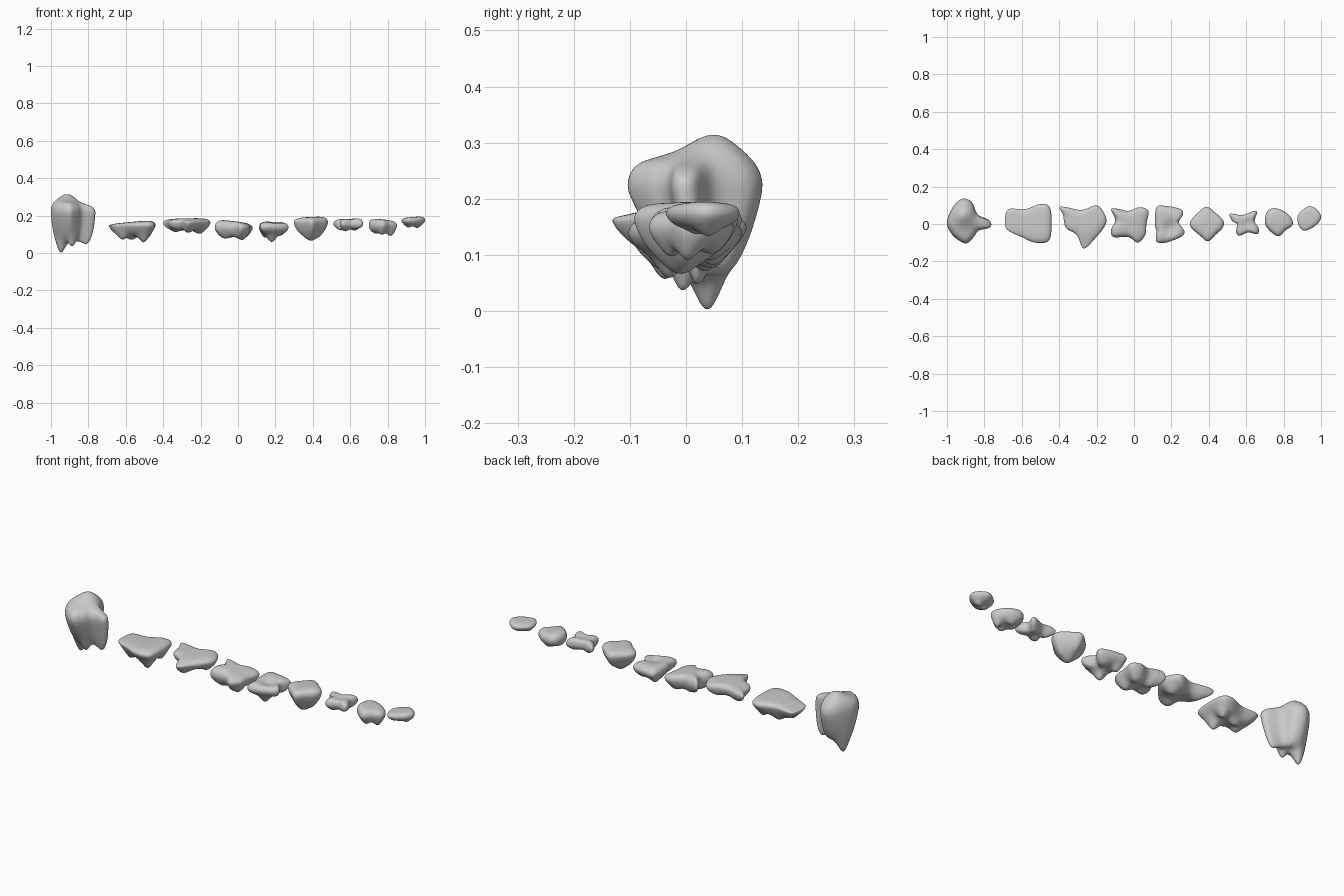
import bpy, math
from mathutils import Vector

RING, LAYERS, SUB = 96, 40, 8


def smooth_outline(pts):
    """Closed Catmull-Rom curve, resampled evenly to RING points."""
    n, dense = len(pts), []
    p = [Vector(q) for q in pts]
    for i in range(n):
        a, b, c, d = p[i - 1], p[i], p[(i + 1) % n], p[(i + 2) % n]
        for k in range(SUB):
            t = k / SUB
            dense.append(0.5 * (2 * b + (c - a) * t + (2 * a - 5 * b + 4 * c - d) * t ** 2
                                + (3 * b - a - 3 * c + d) * t ** 3))
    m = len(dense)
    out = []
    for i in range(RING):
        f = i * m / RING
        j = int(f)
        out.append(dense[j].lerp(dense[(j + 1) % m], f - j))
    return out


def bumps(x, y, base, knobs):
    """Height of a surface with soft knobs (x, y, tip height, width)."""
    z = base
    for kx, ky, tip, w in knobs:
        z += (tip - base) * math.exp(-((x - kx) ** 2 + (y - ky) ** 2) / w ** 2)
    return z


def stone(name, outline, mid, top, bottom, low_knobs, top_knobs=(),
          taper=(0.85, 0.8), lean=(0, 0), edge=0.5):
    """Rounded lump: plan outline, tilted top (left z, right z), knobbly underside."""
    ring = smooth_outline(outline)
    c = sum(ring, Vector((0, 0))) / RING
    x0, x1 = min(p.x for p in ring), max(p.x for p in ring)

    def point(p, phi):
        s, r = math.sin(phi), max(math.cos(phi), 0) ** edge
        x, y = (c + (p - c) * r)
        u = (x - x0) / (x1 - x0)
        k = abs(s) ** 0.8
        if s >= 0:
            zt = bumps(x, y, top[0] + (top[1] - top[0]) * u, top_knobs)
            return (x, y, mid + (zt - mid) * k)
        x = c.x + (x - c.x) * (1 - (1 - taper[0]) * k) + lean[0] * k
        y = c.y + (y - c.y) * (1 - (1 - taper[1]) * k) + lean[1] * k
        return (x, y, mid - (mid - bumps(x, y, bottom, low_knobs)) * k)

    verts, faces = [], []
    for j in range(1, LAYERS):
        # ease the layers toward the poles so the caps stay evenly meshed
        v = -1 + 2 * j / LAYERS
        phi = math.copysign(1 - (1 - abs(v)) ** 1.6, v) * math.pi / 2
        verts += [point(p, phi) for p in ring]
    lo, hi = len(verts), len(verts) + 1
    verts += [point(c, -math.pi / 2), point(c, math.pi / 2)]
    last = (LAYERS - 2) * RING
    for i in range(RING):
        n = (i + 1) % RING
        for j in range(LAYERS - 2):
            a = j * RING
            faces.append((a + i, a + n, a + RING + n, a + RING + i))
        faces.append((lo, n, i))
        faces.append((hi, last + i, last + n))
    if sum(ring[i - 1].cross(ring[i]) for i in range(RING)) < 0:
        faces = [f[::-1] for f in faces]
    me = bpy.data.meshes.new(name)
    me.from_pydata(verts, [], faces)
    me.polygons.foreach_set("use_smooth", [True] * len(me.polygons))
    ob = bpy.data.objects.new(name, me)
    bpy.context.collection.objects.link(ob)
    mod = ob.modifiers.new("soften", 'SMOOTH')
    mod.factor, mod.iterations = 0.5, 3
    return ob


# Tall stone at the left end
stone("tall_stone",
      [(-1, .0), (-.99, .05), (-.955, .11), (-.91, .137), (-.865, .115), (-.835, .05),
       (-.77, .015), (-.77, -.02), (-.83, -.035), (-.86, -.075), (-.9, -.105),
       (-.955, -.075), (-.985, -.04)],
      .215, (.285, .255), .065,
      [(-.95, .04, -.005, .032), (-.885, -.01, .03, .022), (-.8, .01, .03, .035)],
      [(-.915, .05, .315, .06)], taper=(.93, .58), lean=(0, .02), edge=.42)

# Wide stone
stone("wide_stone",
      [(-.69, .03), (-.67, .08), (-.58, .08), (-.5, .108), (-.45, .09), (-.44, .0),
       (-.455, -.09), (-.53, -.1), (-.6, -.07), (-.68, -.03)],
      .145, (.155, .178), .092,
      [(-.62, -.02, .065, .03), (-.57, .04, .068, .03), (-.5, -.04, .048, .032),
       (-.48, .05, .062, .025)], taper=(.8, .72))

# Arrow-shaped stone
stone("arrow_stone",
      [(-.4, .09), (-.36, .09), (-.28, .075), (-.2, .1), (-.16, .06), (-.15, .0),
       (-.21, -.08), (-.27, -.132), (-.305, -.06), (-.365, -.02), (-.38, .05)],
      .16, (.182, .188), .122,
      [(-.26, -.08, .102, .035), (-.2, .03, .098, .035), (-.34, .04, .11, .03)],
      [(-.27, -.12, .174, .05)], taper=(.9, .88))

# Middle stone
stone("middle_stone",
      [(-.123, .08), (-.08, .08), (-.03, .07), (.03, .09), (.077, .07), (.067, .0),
       (.06, -.06), (.02, -.1), (-.03, -.07), (-.11, -.07), (-.123, -.03), (-.1, .02)],
      .132, (.182, .158), .088,
      [(.03, -.04, .062, .035), (-.07, -.03, .075, .03), (-.05, .05, .078, .03),
       (.03, .05, .072, .03)], taper=(.88, .82))

# Saddle stone
stone("saddle_stone",
      [(.12, .09), (.17, .097), (.25, .08), (.262, .05), (.24, .01), (.27, -.04),
       (.25, -.07), (.17, -.1), (.12, -.095), (.12, -.04), (.112, .0)],
      .135, (.17, .166), .1,
      [(.18, -.03, .058, .03), (.14, .05, .075, .028), (.22, .05, .088, .03)],
      [(.195, -.02, .152, .04)], taper=(.88, .85))

# Diamond stone
stone("diamond_stone",
      [(.3, .01), (.33, .05), (.385, .093), (.43, .065), (.477, .02), (.475, -.02),
       (.44, -.055), (.395, -.093), (.35, -.06), (.305, -.02)],
      .16, (.188, .197), .098,
      [(.39, -.01, .066, .04), (.44, .0, .09, .025)], taper=(.78, .78))

# Four-cornered stone
stone("cross_stone",
      [(.51, .05), (.53, .055), (.58, .048), (.64, .07), (.658, .06), (.645, .015),
       (.668, -.025), (.66, -.055), (.61, -.045), (.565, -.063), (.545, -.045),
       (.55, .0), (.525, .015)],
      .153, (.18, .189), .128,
      [(.57, -.02, .115, .025), (.63, .03, .118, .025), (.55, .03, .12, .02)],
      [(.6, .0, .177, .03)], taper=(.92, .88))

# Round stone
stone("round_stone",
      [(.7, .03), (.715, .07), (.75, .085), (.8, .07), (.84, .035), (.848, -.005),
       (.81, -.035), (.775, -.066), (.735, -.045), (.705, -.01)],
      .145, (.187, .172), .112,
      [(.735, .01, .103, .025), (.77, -.03, .095, .022), (.82, .0, .086, .025),
       (.77, .05, .1, .022)], taper=(.92, .85))

# Smallest stone at the right end
stone("small_stone",
      [(.875, .04), (.895, .07), (.94, .096), (.98, .075), (1.0, .04), (.985, .005),
       (.945, -.025), (.905, -.035), (.88, -.005)],
      .172, (.187, .198), .148,
      [(.91, .02, .136, .022), (.96, .04, .133, .022)], taper=(.85, .85))
